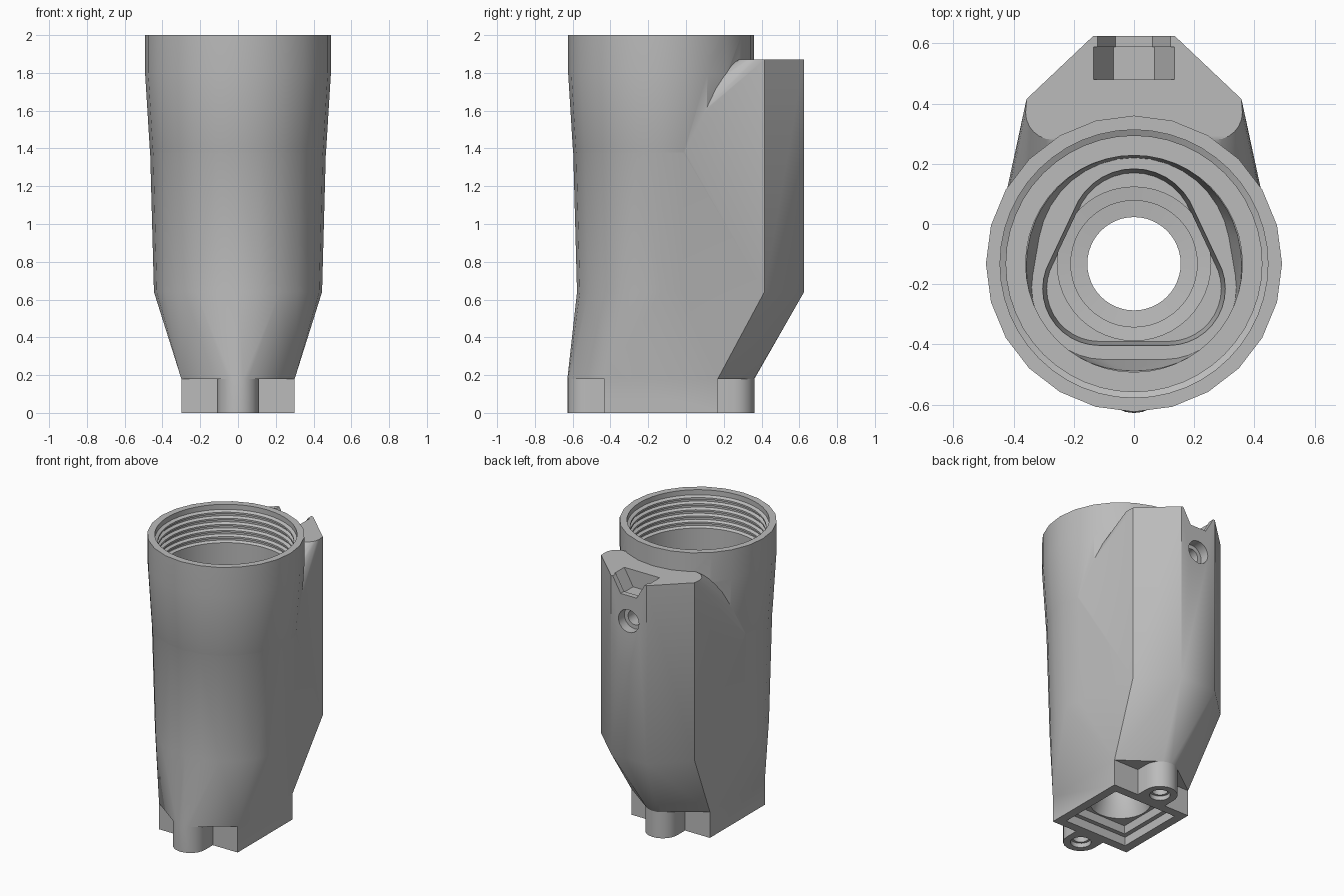
import bpy, bmesh
from math import sin, cos, pi

cube = bpy.data.objects.get("Cube")
if cube:
    bpy.data.objects.remove(cube, do_unlink=True)

grey = bpy.data.materials.new("mid_grey")
grey.use_nodes = True
grey.diffuse_color = (0.5, 0.5, 0.5, 1)
grey.node_tree.nodes["Principled BSDF"].inputs["Base Color"].default_value = (0.5, 0.5, 0.5, 1)

AXIS_Y = -0.132   # axis of the main tube
FRONT_SCREW, BACK_SCREW = -0.518, 0.252


def finish(bm, name):
    bmesh.ops.recalc_face_normals(bm, faces=bm.faces)
    mesh = bpy.data.meshes.new(name)
    bm.to_mesh(mesh)
    bm.free()
    mesh.materials.append(grey)
    obj = bpy.data.objects.new(name, mesh)
    bpy.context.collection.objects.link(obj)
    return obj


def ring(x, y, r, z, n=24):
    return [(x + r * cos(2 * pi * i / n), y + r * sin(2 * pi * i / n), z) for i in range(n)]


def ring_y(z, r, y, n):
    return [(r * cos(2 * pi * i / n), y, z + r * sin(2 * pi * i / n)) for i in range(n)]


def rect(half, z):
    return [(sx * half, AXIS_Y + sy * half, z) for sx in (-1, 1) for sy in (-1, 1)]


def hull(name, points):
    bm = bmesh.new()
    for p in points:
        bm.verts.new(p)
    bmesh.ops.convex_hull(bm, input=bm.verts)
    loose = [v for v in bm.verts if not v.link_faces]
    bmesh.ops.delete(bm, geom=loose, context='VERTS')
    bmesh.ops.dissolve_limit(bm, angle_limit=0.002, verts=bm.verts, edges=bm.edges)
    return finish(bm, name)


def lathe(name, profile, n):
    bm = bmesh.new()
    rings = [[bm.verts.new(p) for p in ring(0, AXIS_Y, r, z, n)] for r, z in profile]
    for a, b in zip(rings, rings[1:]):
        for i in range(n):
            j = (i + 1) % n
            bm.faces.new((a[i], a[j], b[j], b[i]))
    bm.faces.new(rings[0])
    bm.faces.new(rings[-1])
    return finish(bm, name)


def combine(target, tool, operation):
    mod = target.modifiers.new("combine", 'BOOLEAN')
    mod.operation = operation
    mod.solver = 'EXACT'
    mod.object = tool
    bpy.context.view_layer.objects.active = target
    bpy.ops.object.modifier_apply(modifier=mod.name)
    bpy.data.objects.remove(tool, do_unlink=True)


def wing(z):
    pts = []
    for s in (-1, 1):
        pts += [(s * 0.135, 0.625, z), (s * 0.357, 0.415, z)]
        pts += ring(s * 0.27, 0.37, 0.09, z)
    return pts


def waist(z):
    return wing(z) + ring(0, AXIS_Y, 0.445, z)


def boss(y, z):
    return ring(0, y, 0.11, z)


def lobes(z, top_y, top_r, side_x, side_y, side_r):
    pts = ring(0, top_y, top_r, z, 36)
    for s in (-1, 1):
        pts += ring(s * side_x, side_y, side_r, z, 36)
    return pts


# Outer body: tapered foot, main shell with rear wing, top tube
body = hull("housing", waist(0.64) + wing(1.87) + ring(0, AXIS_Y, 0.465, 1.38))
foot = hull("foot", waist(0.64) + rect(0.3, 0.18)
            + boss(FRONT_SCREW, 0.18) + boss(BACK_SCREW, 0.18))
tube = lathe("tube", [(0.44, 1.3), (0.466, 1.38), (0.492, 1.8), (0.492, 2.0)], 24)
base = hull("base", rect(0.3, 0) + rect(0.3, 0.18))
parts = [foot, tube, base]

# Screw bosses, joined to the square base
for y in (FRONT_SCREW, BACK_SCREW):
    inner = [(sx * 0.11, AXIS_Y, z) for sx in (-1, 1) for z in (0, 0.18)]
    parts.append(hull("screw_boss", boss(y, 0) + boss(y, 0.18) + inner))
for part in parts:
    combine(body, part, 'UNION')

# Threaded bore in the top
thread = [(0.445, 2.02), (0.445, 1.965)]
for i in range(5):
    z = 1.955 - 0.042 * i
    thread += [(0.425, z), (0.425, z - 0.012), (0.443, z - 0.02), (0.443, z - 0.032)]
thread += [(0.425, 1.745), (0.425, 1.38)]
cutters = [lathe("bore", thread, 48)]

# Round chamber easing into a three-lobed seat, then the throat
cutters.append(lathe("chamber", [(0.36, 1.4), (0.36, 0.7)], 48))
cutters.append(hull("chamber_taper", ring(0, AXIS_Y, 0.36, 0.72, 48)
                    + lobes(0.52, -0.1, 0.32, 0.1, -0.21, 0.24)))
cutters.append(hull("seat", lobes(0.54, -0.03, 0.215, 0.115, -0.215, 0.19)
                    + lobes(0.36, -0.03, 0.2, 0.115, -0.215, 0.175)))
cutters.append(lathe("throat", [(0.2, 0.08), (0.155, 0.2), (0.155, 0.28), (0.21, 0.285),
                                (0.21, 0.32), (0.255, 0.325), (0.255, 0.38)], 48))

# Stepped square opening underneath
cutters.append(hull("opening", rect(0.24, -0.02) + rect(0.24, 0.06)))
cutters.append(hull("opening_step", rect(0.215, 0.03) + rect(0.2, 0.11)))

# Screw holes
for y in (FRONT_SCREW, BACK_SCREW):
    cutters.append(hull("screw_hole", ring(0, y, 0.05, -0.02) + ring(0, y, 0.05, 0.25)))
    cutters.append(hull("countersink", ring(0, y, 0.065, -0.02) + ring(0, y, 0.065, 0.03)))

# Hexagonal notch in the wing and round hole in its back face
cutters.append(hull("nut_pocket", ring_y(1.87, 0.135, 0.48, 6) + ring_y(1.87, 0.135, 0.588, 6)))
cutters.append(hull("notch", ring_y(1.87, 0.122, 0.55, 6) + ring_y(1.87, 0.122, 0.7, 6)))
cutters.append(hull("rear_hole", ring_y(1.59, 0.078, 0.56, 24) + ring_y(1.59, 0.078, 0.7, 24)))
cutters.append(hull("rear_hole_core", ring_y(1.59, 0.05, 0.48, 24) + ring_y(1.59, 0.05, 0.6, 24)))
for cutter in cutters:
    combine(body, cutter, 'DIFFERENCE')

# Smooth curved walls, keep creases sharp
bm = bmesh.new()
bm.from_mesh(body.data)
bmesh.ops.remove_doubles(bm, verts=bm.verts, dist=0.0005)
bmesh.ops.dissolve_degenerate(bm, edges=bm.edges, dist=0.0005)
for face in bm.faces:
    face.smooth = True
for edge in bm.edges:
    edge.smooth = edge.calc_face_angle(pi) < pi / 6
bm.to_mesh(body.data)
bm.free()
